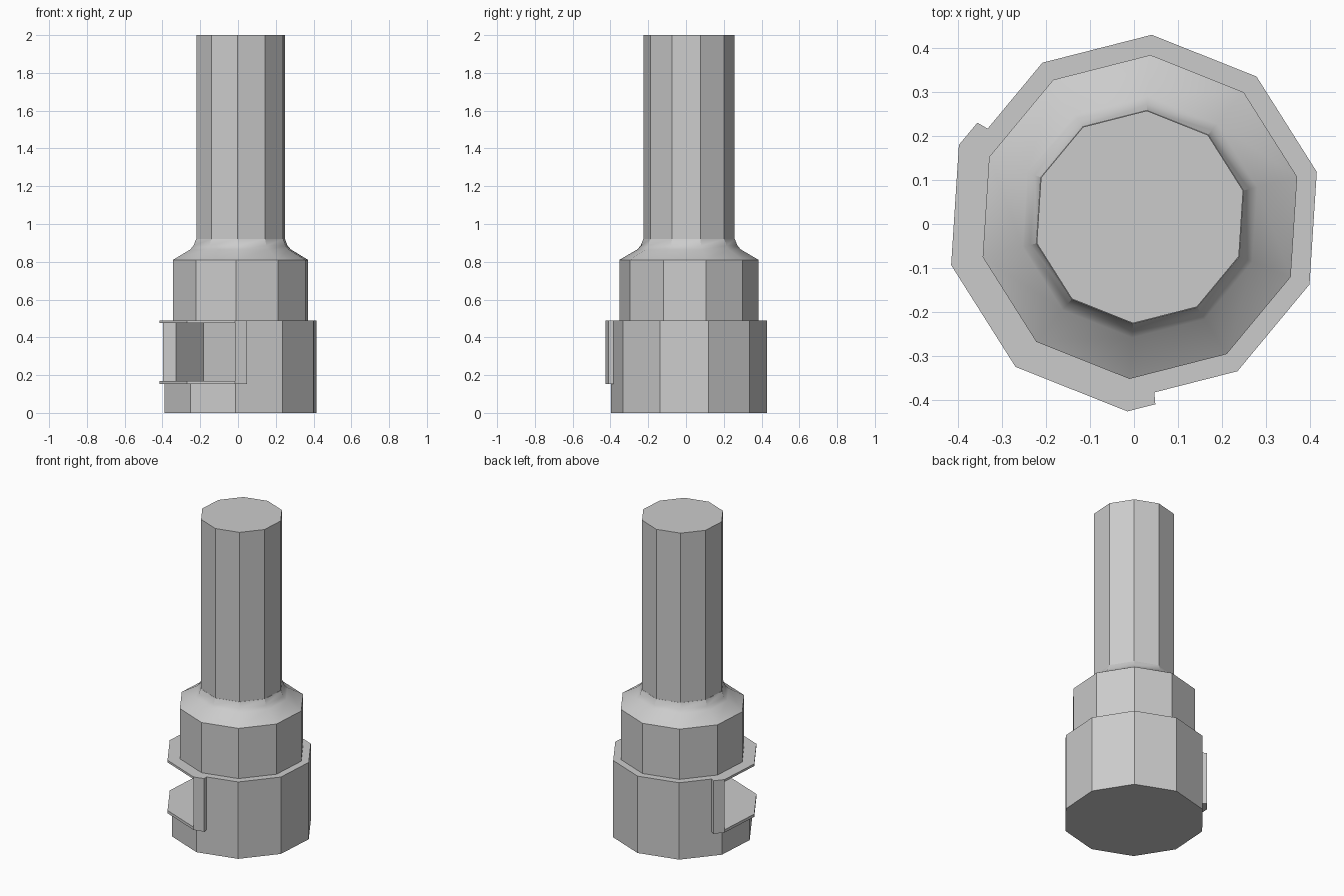
import bpy, bmesh, math
from mathutils import Vector

cube = bpy.data.objects.get("Cube")
if cube:
    bpy.data.objects.remove(cube)

SIDES = 10
START = 86.3
CENTRE = Vector((0.0135, 0.016))

grey = bpy.data.materials.new("plain_grey")
grey.use_nodes = True
colour = (0.6, 0.6, 0.6, 1)
grey.diffuse_color = colour
grey.node_tree.nodes["Principled BSDF"].inputs["Base Color"].default_value = colour


def corner(index, radius):
    """Corner of the shared ten-sided outline."""
    a = math.radians(START + index * 360 / SIDES)
    return CENTRE + radius * Vector((math.cos(a), math.sin(a)))


def ring(radius):
    return [corner(i, radius) for i in range(SIDES)]


def loft(name, sections):
    """Join outlines given as (points, height), bottom to top, with caps."""
    bm = bmesh.new()
    loops = [[bm.verts.new((p.x, p.y, z)) for p in pts] for pts, z in sections]
    for low, high in zip(loops, loops[1:]):
        n = len(low)
        for i in range(n):
            j = (i + 1) % n
            bm.faces.new((low[i], low[j], high[j], high[i]))
    bm.faces.new(loops[0][::-1])
    bm.faces.new(loops[-1])
    bmesh.ops.recalc_face_normals(bm, faces=bm.faces)
    mesh = bpy.data.meshes.new(name)
    bm.to_mesh(mesh)
    bm.free()
    mesh.materials.append(grey)
    obj = bpy.data.objects.new(name, mesh)
    bpy.context.collection.objects.link(obj)
    return obj


def activate(obj):
    bpy.ops.object.select_all(action='DESELECT')
    obj.select_set(True)
    bpy.context.view_layer.objects.active = obj


def combine(target, other, operation):
    activate(target)
    mod = target.modifiers.new(operation.lower(), 'BOOLEAN')
    mod.operation = operation
    mod.solver = 'EXACT'
    mod.object = other
    bpy.ops.object.modifier_apply(modifier=mod.name)
    bpy.data.objects.remove(other)


# Base collar
base = loft("base_collar", [(ring(0.415), 0), (ring(0.415), 0.49)])

# Raised frame around the side opening, with a short return at each end
def frame_edge(radius):
    first = corner(2, radius).lerp(corner(1, radius), 0.24)
    last = corner(5, radius).lerp(corner(6, radius), 0.24)
    return [first] + [corner(i, radius) for i in range(2, 6)] + [last]

outline = frame_edge(0.443) + frame_edge(0.385)[::-1]
frame = loft("opening_frame", [(outline, 0.152), (outline, 0.49)])
combine(base, frame, 'UNION')

# Hollow chamber, open through three sides
chamber = [corner(i, 0.369) for i in range(5, 13)] + [corner(i, 0.6) for i in range(2, 6)]
cutter = loft("chamber_cutter", [(chamber, 0.17), (chamber, 0.476)])
cutter.hide_render = True
combine(base, cutter, 'DIFFERENCE')

# Middle collar with a softly flared shoulder
profile = [(0.369, 0.49), (0.369, 0.81), (0.275, 0.865), (0.257, 0.885), (0.243, 0.92)]
shoulder = loft("shoulder_collar", [(ring(r), z) for r, z in profile])
activate(shoulder)
bpy.ops.object.shade_smooth_by_angle(angle=math.radians(30))

# Shaft
loft("shaft", [(ring(0.242), 0.9), (ring(0.242), 2)])
